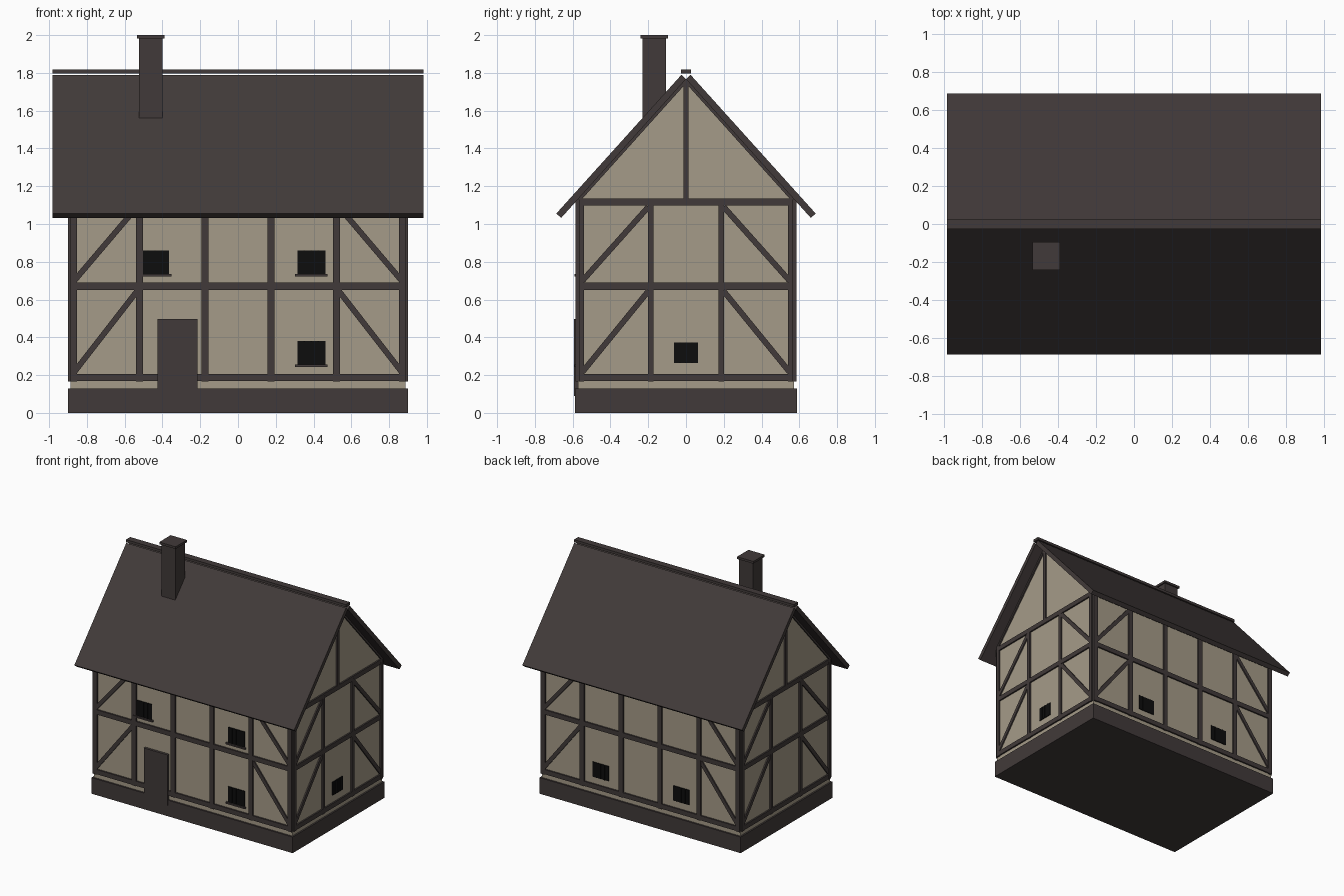
import bpy, bmesh, math
from mathutils import Matrix, Vector

if "Cube" in bpy.data.objects:
    bpy.data.objects.remove(bpy.data.objects["Cube"])


def mat(name, col):
    m = bpy.data.materials.new(name)
    m.diffuse_color = (*col, 1)
    m.use_nodes = True
    m.node_tree.nodes["Principled BSDF"].inputs["Base Color"].default_value = m.diffuse_color
    return m


PLASTER = mat("plaster", (0.376, 0.328, 0.246))
BROWN = mat("dark_brown", (0.053, 0.042, 0.041))
BLACK = mat("window_black", (0.004, 0.004, 0.004))


def finish(name, bm, material, matrix=Matrix()):
    bmesh.ops.recalc_face_normals(bm, faces=bm.faces)
    me = bpy.data.meshes.new(name)
    bm.to_mesh(me)
    bm.free()
    me.materials.append(material)
    ob = bpy.data.objects.new(name, me)
    ob.matrix_world = matrix
    bpy.context.collection.objects.link(ob)
    return ob


def add_box(bm, lo, hi):
    lo, hi = Vector(lo), Vector(hi)
    m = Matrix.Translation((lo + hi) / 2) @ Matrix.Diagonal((*(hi - lo), 1))
    bmesh.ops.create_cube(bm, size=1, matrix=m)


def box(name, lo, hi, material, matrix=Matrix()):
    bm = bmesh.new()
    add_box(bm, lo, hi)
    return finish(name, bm, material, matrix)


def prism(name, yz, x, material):
    """Extrude a y-z outline along x from -x to x."""
    bm = bmesh.new()
    f = bm.faces.new([bm.verts.new((-x, y, z)) for y, z in yz])
    ext = bmesh.ops.extrude_face_region(bm, geom=[f])
    moved = [v for v in ext["geom"] if isinstance(v, bmesh.types.BMVert)]
    bmesh.ops.translate(bm, vec=(2 * x, 0, 0), verts=moved)
    return finish(name, bm, material)


def beam(bm, plane, a, b, width, out):
    """Timber from a to b (u, z) on a wall facing local -y."""
    a, b = Vector((a[0], 0, a[1])), Vector((b[0], 0, b[1]))
    d = b - a
    m = (Matrix.Translation((a + b) / 2 - Vector((0, plane + out / 2 - 0.005, 0)))
         @ Matrix.Rotation(-math.atan2(d.z, d.x), 4, 'Y')
         @ Matrix.Diagonal((d.length, out + 0.01, width, 1)))
    bmesh.ops.create_cube(bm, size=1, matrix=m)


WX, WY = 0.887, 0.573      # wall half sizes
SILL, MID, TOP = 0.187, 0.67, 1.116
TURN = {"front": 0, "right": 90, "back": 180, "left": 270}


def timber_frame(side, plane, half, inner, width, gable):
    bm = bmesh.new()
    corner = half - width / 2
    # posts
    for u in (-corner, corner, *inner):
        beam(bm, plane, (u, 0.165), (u, TOP), width, 0.013)
    # rails
    for z in (SILL, MID, TOP):
        beam(bm, plane, (-half, z), (half, z), 0.038, 0.012)
    # corner braces on both floors
    post = max(inner)
    for s in (-1, 1):
        for z0, z1 in ((SILL, MID), (MID, TOP)):
            beam(bm, plane, (s * (corner - 0.005), z0 + 0.03),
                 (s * (post + 0.012), z1 - 0.025), 0.03, 0.010)
        if gable:
            beam(bm, plane, (s * 0.57, 1.133), (0, 1.767), 0.03, 0.011)
    if gable:
        beam(bm, plane, (0, TOP), (0, 1.76), 0.028, 0.012)
    finish(side + "_timbers", bm, BROWN, Matrix.Rotation(math.radians(TURN[side]), 4, 'Z'))


def window(side, plane, u, z, w, h, ledge=False):
    rot = Matrix.Rotation(math.radians(TURN[side]), 4, 'Z')
    bm = bmesh.new()
    add_box(bm, (u - w / 2, -plane - 0.006, z), (u + w / 2, -plane + 0.005, z + h))
    # glazing bars
    for i in (-1, 0, 1):
        add_box(bm, (u + i * w / 4 - 0.003, -plane - 0.009, z),
                (u + i * w / 4 + 0.003, -plane, z + h))
    finish(side + "_window", bm, BLACK, rot)
    if ledge:
        box(side + "_window_ledge", (u - w / 2 - 0.013, -plane - 0.018, z - 0.012),
            (u + w / 2 + 0.013, -plane, z), BROWN, rot)


# plinth and plastered house body
box("plinth", (-0.9, -0.587, 0), (0.9, 0.587, 0.13), BROWN)
prism("walls", [(-WY, 0.12), (WY, 0.12), (WY, 1.13), (0, 1.766), (-WY, 1.13)], WX, PLASTER)

# timber framing on four sides
for side in ("front", "back"):
    timber_frame(side, WY, 0.89, (-0.522, -0.174, 0.174, 0.522), 0.037, False)
for side in ("right", "left"):
    timber_frame(side, WX, 0.567, (-0.187, 0.187), 0.028, True)

# windows and door
window("front", WY, 0.388, 0.255, 0.148, 0.125, True)
window("front", WY, 0.388, 0.735, 0.148, 0.125, True)
window("front", WY, -0.44, 0.735, 0.148, 0.125, True)
window("back", WY, -0.36, 0.26, 0.145, 0.12)
window("back", WY, 0.36, 0.26, 0.145, 0.12)
window("right", WX, 0, 0.265, 0.126, 0.107)
box("door", (-0.427, -0.593, 0.09), (-0.215, -0.56, 0.498), BROWN)

# roof slopes, ridge cap
for s, name in ((-1, "front_roof"), (1, "back_roof")):
    prism(name, [(s * 0.66, 1.033), (s * 0.687, 1.055), (s * 0.024, 1.79), (0, 1.767)],
          0.983, BROWN)
box("ridge_cap", (-0.983, -0.027, 1.797), (0.983, 0.027, 1.818), BROWN)

# chimney
box("chimney", (-0.525, -0.23, 1.45), (-0.4, -0.107, 1.985), BROWN)
box("chimney_cap", (-0.535, -0.241, 1.982), (-0.39, -0.096, 2.0), BROWN)
